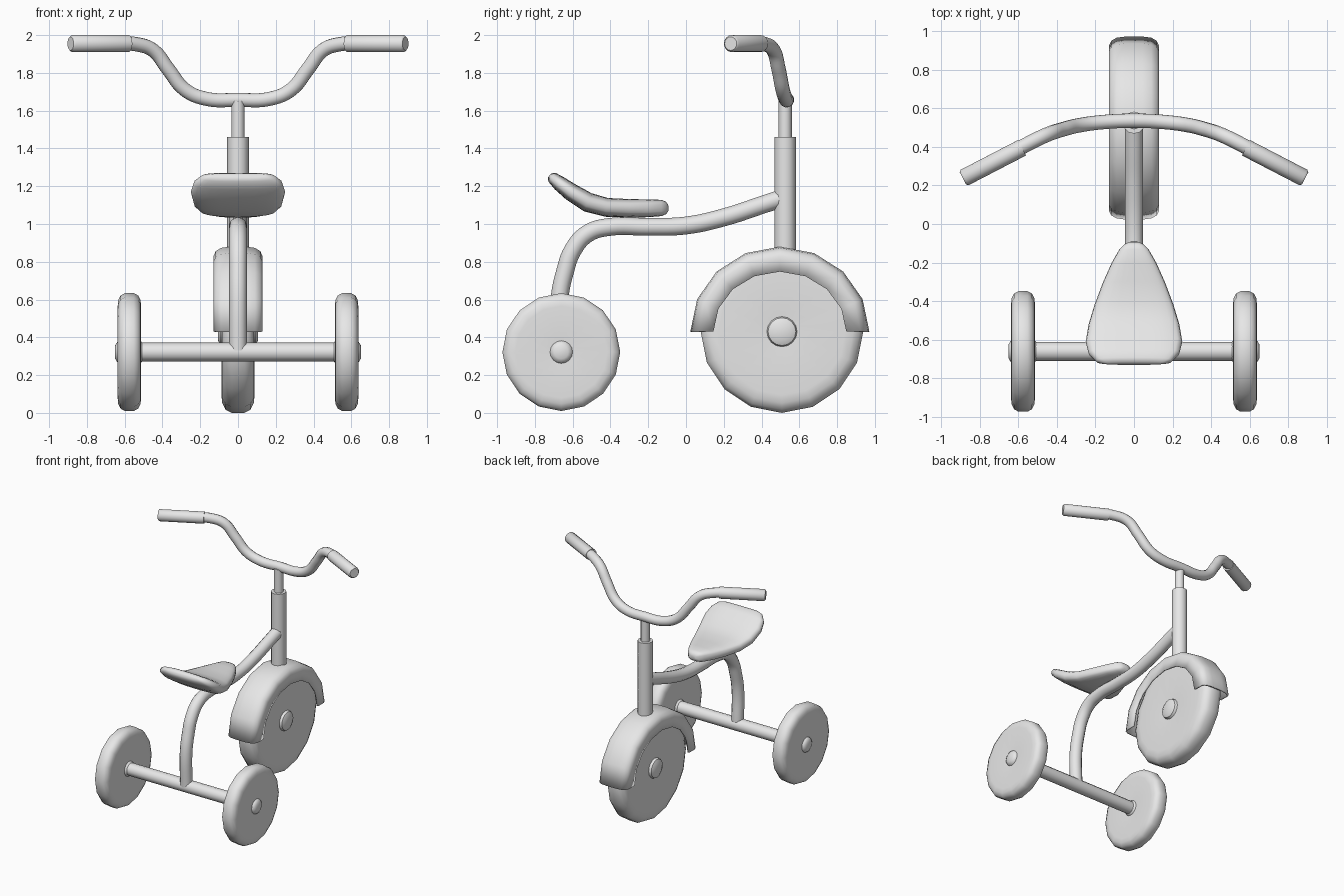
import bpy, bmesh, math
from mathutils import Vector

if "Cube" in bpy.data.objects:
    bpy.data.objects.remove(bpy.data.objects["Cube"], do_unlink=True)

GREY = (0.8, 0.8, 0.8, 1)
grey = bpy.data.materials.new("plain_grey")
grey.use_nodes = True
grey.diffuse_color = GREY
grey.node_tree.nodes["Principled BSDF"].inputs["Base Color"].default_value = GREY


def finish(obj, angle=42):
    bpy.ops.object.select_all(action='DESELECT')
    obj.select_set(True)
    bpy.context.view_layer.objects.active = obj
    obj.data.materials.clear()
    obj.data.materials.append(grey)
    bpy.ops.object.shade_smooth_by_angle(angle=math.radians(angle))
    return obj


def loft(name, rings, closed_ring=True, closed_loft=False, caps=False, angle=42):
    """Skin a list of point rings."""
    bm = bmesh.new()
    vs = [[bm.verts.new(p) for p in ring] for ring in rings]
    n = len(vs[0])
    for i in range(len(vs) if closed_loft else len(vs) - 1):
        a, b = vs[i], vs[(i + 1) % len(vs)]
        for j in range(n if closed_ring else n - 1):
            k = (j + 1) % n
            bm.faces.new((a[j], a[k], b[k], b[j]))
    if caps:
        bm.faces.new(vs[0])
        bm.faces.new(vs[-1])
    bmesh.ops.remove_doubles(bm, verts=bm.verts, dist=0.0001)
    bmesh.ops.recalc_face_normals(bm, faces=bm.faces)
    mesh = bpy.data.meshes.new(name)
    bm.to_mesh(mesh)
    bm.free()
    obj = bpy.data.objects.new(name, mesh)
    bpy.context.collection.objects.link(obj)
    return finish(obj, angle)


def tube(name, points, radius):
    """Round tube along a smooth path."""
    curve = bpy.data.curves.new(name, 'CURVE')
    curve.dimensions = '3D'
    curve.bevel_depth = radius
    curve.bevel_resolution = 4
    curve.resolution_u = 6
    curve.use_fill_caps = True
    spline = curve.splines.new('BEZIER')
    spline.bezier_points.add(len(points) - 1)
    for bp, p in zip(spline.bezier_points, points):
        bp.co = p
        bp.handle_left_type = bp.handle_right_type = 'AUTO'
    obj = bpy.data.objects.new(name, curve)
    bpy.context.collection.objects.link(obj)
    bpy.ops.object.select_all(action='DESELECT')
    obj.select_set(True)
    bpy.context.view_layer.objects.active = obj
    bpy.ops.object.convert(target='MESH')
    return finish(bpy.context.view_layer.objects.active)


def wheel(name, centre, radius, half, hub_r, hub_x, sides=16):
    """Rounded tyre, shallow disc and raised hub, turned about x."""
    side = [(hub_x, 0), (hub_x, hub_r * 0.6), (hub_x - 0.012, hub_r * 0.92),
            (half * 0.84, hub_r), (half, radius * 0.78), (half * 0.95, radius * 0.88),
            (half * 0.75, radius * 0.96), (half * 0.38, radius)]
    profile = side + [(-x, r) for x, r in reversed(side)]
    c = Vector(centre)
    rings = []
    for i in range(sides):
        t = math.tau * i / sides
        rings.append([c + Vector((x, r * math.sin(t), r * math.cos(t))) for x, r in profile])
    return loft(name, rings, closed_ring=False, closed_loft=True)


# Wheels and rear axle
wheel("front_wheel", (0, 0.508, 0.43), 0.43, 0.088, 0.08, 0.105)
for name, s in (("left", 1), ("right", -1)):
    wheel(name + "_rear_wheel", (s * 0.575, -0.66, 0.322), 0.312, 0.062, 0.06, 0.075)
tube("rear_axle", [(-0.54, -0.66, 0.322), (0.54, -0.66, 0.322)], 0.05)

# Front mudguard: channel section swept over half a turn
section = [(0.13, 0), (0.13, 0.62), (0.118, 0.82), (0.09, 0.95), (0.045, 1)]
section += [(-x, f) for x, f in reversed(section)]
rings = []
for i in range(9):
    t = math.pi * i / 8
    ring = []
    for x, f in section:
        ry, rz = 0.352 + 0.122 * f, 0.318 + 0.132 * f
        ring.append((x, 0.497 - ry * math.cos(t), 0.43 + rz * math.sin(t)))
    rings.append(ring)
guard = loft("front_mudguard", rings, closed_ring=False)
shell = guard.modifiers.new("thickness", 'SOLIDIFY')
shell.thickness = 0.014
shell.offset = -1

# Steering column
tube("head_tube", [(0, 0.525, 0.84), (0, 0.525, 1.46)], 0.057)
tube("steering_stem", [(0, 0.525, 1.4), (0, 0.525, 1.65)], 0.035)

# Main frame tube
spine = [(0.52, 1.14), (0.4, 1.1), (0.2, 1.035), (0, 0.992), (-0.2, 0.985),
         (-0.4, 0.985), (-0.52, 0.95), (-0.6, 0.86), (-0.64, 0.75),
         (-0.67, 0.6), (-0.665, 0.33)]
tube("frame_tube", [(0, y, z) for y, z in spine], 0.047)

# Handlebar and grips
half_bar = [(0.17, 0.527, 1.663), (0.28, 0.512, 1.71), (0.37, 0.49, 1.82),
            (0.45, 0.463, 1.92), (0.54, 0.42, 1.952), (0.66, 0.355, 1.955)]
bar = [(-x, y, z) for x, y, z in reversed(half_bar)] + [(0, 0.535, 1.657)] + half_bar
tube("handlebar", bar, 0.038)
for name, s in (("left", 1), ("right", -1)):
    a, b = Vector((s * 0.58, 0.395, 1.955)), Vector((s * 0.885, 0.237, 1.955))
    d = (b - a).normalized()
    side = d.cross(Vector((0, 0, 1)))
    rings = []
    for along, r in ((0, 0.036), (0, 0.045), (0.335, 0.045), (0.345, 0.036)):
        rings.append([a + d * along + side * r * math.cos(math.tau * k / 16)
                      + Vector((0, 0, r * math.sin(math.tau * k / 16))) for k in range(16)])
    loft(name + "_grip", rings, caps=True)

# Saddle: stations of y, z, half width, half thickness
stations = [(-0.722, 1.258, 0.15, 0.012), (-0.71, 1.248, 0.195, 0.03),
            (-0.67, 1.215, 0.235, 0.04), (-0.61, 1.17, 0.25, 0.047),
            (-0.52, 1.115, 0.235, 0.052), (-0.42, 1.088, 0.205, 0.05),
            (-0.3, 1.083, 0.16, 0.049), (-0.2, 1.083, 0.115, 0.047),
            (-0.13, 1.085, 0.075, 0.043), (-0.105, 1.086, 0.05, 0.033),
            (-0.093, 1.087, 0.025, 0.015)]
rings = []
for i, (y, z, w, h) in enumerate(stations):
    y0, z0 = stations[max(i - 1, 0)][:2]
    y1, z1 = stations[min(i + 1, len(stations) - 1)][:2]
    tilt = math.atan2(z1 - z0, y1 - y0)
    ring = []
    for k in range(24):
        c, s = math.cos(math.tau * k / 24), math.sin(math.tau * k / 24)
        x = w * math.copysign(abs(c) ** 0.7, c)
        v = h * math.copysign(abs(s) ** 0.6, s)
        ring.append((x, y - v * math.sin(tilt), z + v * math.cos(tilt)))
    rings.append(ring)
loft("saddle", rings, caps=True, angle=60)
